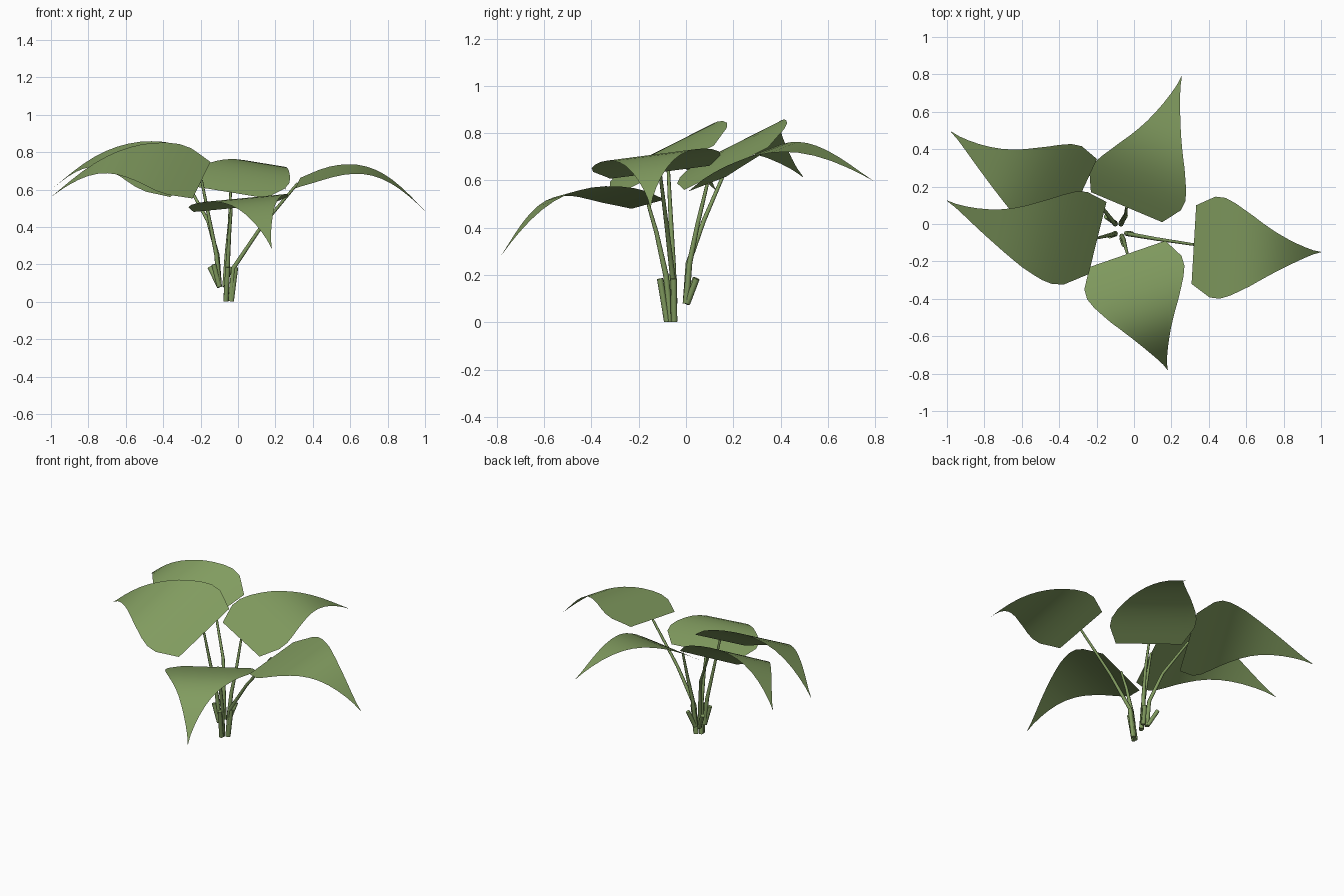
import bpy, bmesh, math
from mathutils import Vector

if "Cube" in bpy.data.objects:
    bpy.data.objects.remove(bpy.data.objects["Cube"])

green = bpy.data.materials.new("leaf green")
green.diffuse_color = (0.22, 0.33, 0.115, 1)
green.use_nodes = True
green.node_tree.nodes["Principled BSDF"].inputs["Base Color"].default_value = green.diffuse_color

# half-width of the blade along its length (fraction, width)
OUTLINE = [(0, .78), (.07, .9), (.13, 1), (.2, 1), (.27, .92), (.34, .81), (.41, .70), (.48, .58),
           (.55, .47), (.62, .37), (.7, .27), (.78, .18), (.86, .10), (.93, .04), (1, .004)]
COLS = 8


def finish(name, bm, angle):
    me = bpy.data.meshes.new(name)
    bm.normal_update()
    bm.to_mesh(me)
    bm.free()
    ob = bpy.data.objects.new(name, me)
    bpy.context.collection.objects.link(ob)
    me.materials.append(green)
    bpy.ops.object.select_all(action='DESELECT')
    ob.select_set(True)
    bpy.context.view_layer.objects.active = ob
    bpy.ops.object.shade_smooth_by_angle(angle=math.radians(angle))
    return ob


def leaf(name, base, tip, half, roll, arch):
    """Arched blade from base to tip, its left side raised by roll."""
    base, tip = Vector(base), Vector(tip)
    axis = tip - base
    flat = Vector((-axis.y, axis.x, 0)).normalized()
    side = flat * half + Vector((0, 0, roll))
    normal = axis.cross(side).normalized()
    bm = bmesh.new()
    rows = []
    for s, w in OUTLINE:
        mid = base + axis * s + normal * (arch * math.sin(math.pi * s))
        rows.append([bm.verts.new(mid + side * (w * (2 * c / COLS - 1))) for c in range(COLS + 1)])
    for a, b in zip(rows, rows[1:]):
        for c in range(COLS):
            bm.faces.new((a[c], b[c], b[c + 1], a[c + 1]))
    finish(name, bm, 80)


def rod(name, pts, r0, r1, sides=8):
    """Tapered round rod through the points."""
    pts = [Vector(p) for p in pts]
    n = len(pts) - 1
    bm = bmesh.new()
    rings = []
    for i, p in enumerate(pts):
        d = (pts[min(i + 1, n)] - pts[max(i - 1, 0)]).normalized()
        u = d.cross(Vector((0, 1, 0))).normalized()
        v = d.cross(u)
        r = r0 + (r1 - r0) * i / n
        rings.append([bm.verts.new(p + r * (u * math.cos(2 * math.pi * k / sides)
                                            + v * math.sin(2 * math.pi * k / sides)))
                      for k in range(sides)])
    for a, b in zip(rings, rings[1:]):
        for k in range(sides):
            j = (k + 1) % sides
            bm.faces.new((a[k], a[j], b[j], b[k]))
    bm.faces.new(rings[0][::-1])
    bm.faces.new(rings[-1])
    bmesh.ops.recalc_face_normals(bm, faces=bm.faces)
    finish(name, bm, 50)


# name, base, tip, half width, roll, arch, lower stem points
PLANT = [
    ("right", (.32, -.11, .635), (1.0, -.15, .485), .27, .035, .145,
     [(-.04, -.05, .003), (-.025, -.055, .18), (.12, -.08, .395)]),
    ("back", (-.04, .09, .585), (.255, .79, .60), .265, .04, .15,
     [(-.07, .0, .08), (-.06, .015, .25), (-.045, .05, .42)]),
    ("back_left", (-.28, .17, .65), (-.98, .495, .615), .25, -.115, .16,
     [(-.10, .0, .08), (-.11, .01, .25), (-.16, .075, .43)]),
    ("left", (-.195, -.075, .65), (-1.0, .125, .56), .255, -.125, .165,
     [(-.10, -.05, .08), (-.115, -.055, .25), (-.155, -.065, .45)]),
    ("front", (-.035, -.16, .5), (.18, -.78, .285), .275, .025, .155,
     [(-.065, -.065, .003), (-.055, -.085, .2), (-.045, -.125, .38)]),
]
for name, base, tip, half, roll, arch, stem in PLANT:
    leaf(name + "_leaf", base, tip, half, roll, arch)
    rod(name + "_stem", stem + [base], .014, .007)

# short sheaths beside the stems
for name, a, b in [
    ("right", (-.035, -.05, .003), (-.012, -.052, .185)),
    ("back", (-.07, .005, .08), (-.045, .045, .185)),
    ("back_left", (-.10, .005, .08), (-.15, .04, .185)),
    ("left", (-.10, -.055, .08), (-.13, -.065, .2)),
    ("front", (-.065, -.08, .003), (-.055, -.11, .185)),
]:
    rod(name + "_sheath", [a, b], .013, .013)
